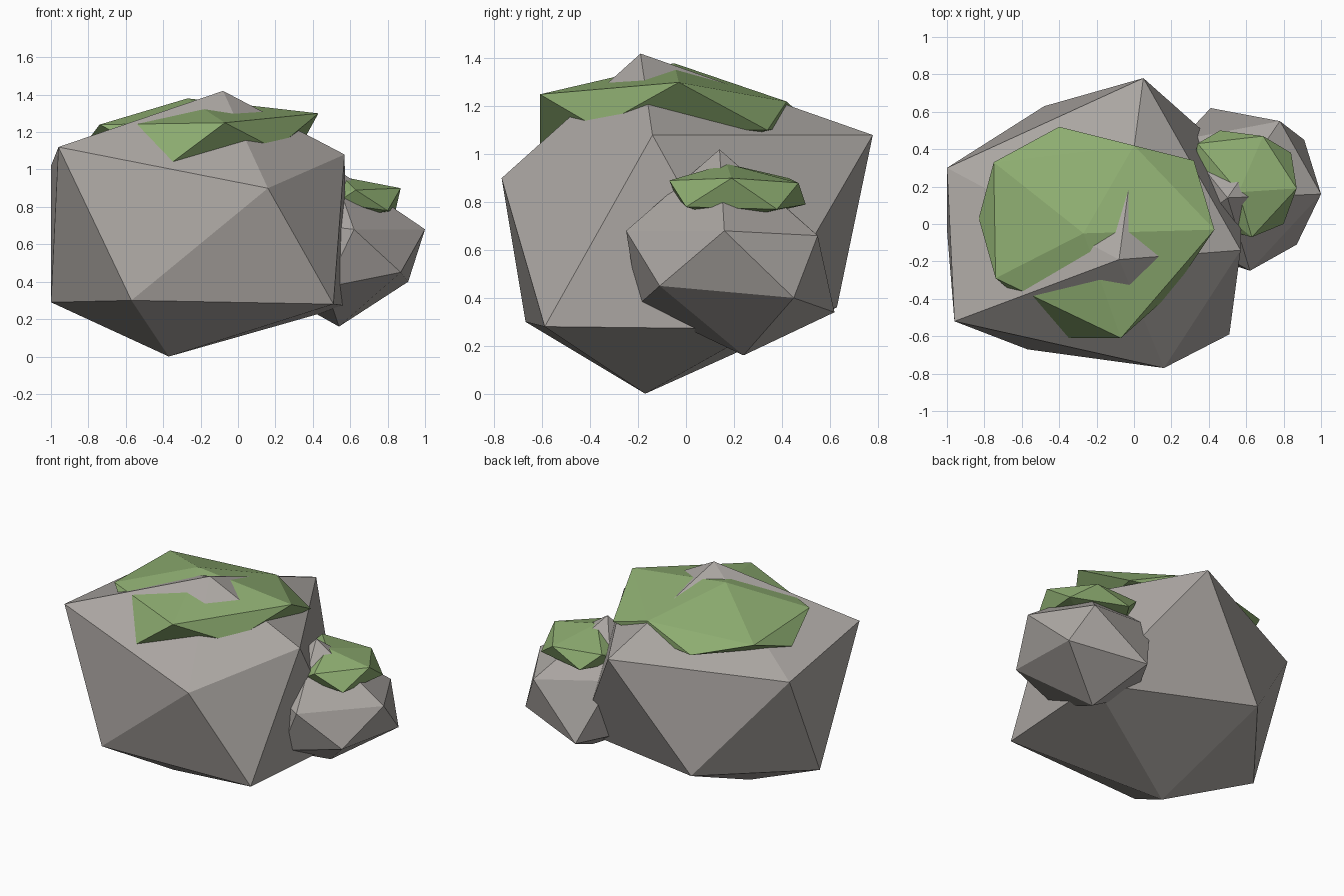
import bpy
import bmesh

default_cube = bpy.data.objects.get("Cube")
if default_cube:
    bpy.data.objects.remove(default_cube, do_unlink=True)


def make_material(name, colour):
    material = bpy.data.materials.new(name)
    material.use_nodes = True
    material.diffuse_color = (*colour, 1)
    shader = material.node_tree.nodes["Principled BSDF"]
    shader.inputs["Base Color"].default_value = (*colour, 1)
    shader.inputs["Roughness"].default_value = 1
    return material


def faceted_lump(name, material, top, upper_ring, lower_ring, bottom):
    """Irregular twenty-sided lump: two staggered rings of corners,
    anticlockwise from above, closed by a top and a bottom point."""
    bm = bmesh.new()
    peak = bm.verts.new(top)
    foot = bm.verts.new(bottom)
    upper = [bm.verts.new(corner) for corner in upper_ring]
    lower = [bm.verts.new(corner) for corner in lower_ring]
    count = len(upper)
    for i in range(count):
        following = (i + 1) % count
        bm.faces.new((peak, upper[i], upper[following]))
        bm.faces.new((upper[i], lower[i], upper[following]))
        bm.faces.new((lower[i], lower[following], upper[following]))
        bm.faces.new((foot, lower[following], lower[i]))
    bmesh.ops.recalc_face_normals(bm, faces=bm.faces)
    mesh = bpy.data.meshes.new(name)
    bm.to_mesh(mesh)
    bm.free()
    mesh.materials.append(material)
    lump = bpy.data.objects.new(name, mesh)
    bpy.context.scene.collection.objects.link(lump)
    return lump


stone = make_material("warm grey stone", (0.41, 0.385, 0.365))
moss = make_material("moss green", (0.27, 0.42, 0.165))

# Main boulder
faceted_lump(
    "large_rock", stone,
    top=(-0.08, -0.19, 1.42),
    upper_ring=[(0.16, -0.77, 0.9), (0.57, -0.14, 1.08), (0.05, 0.78, 1.08),
                (-1, 0.3, 1.02), (-0.96, -0.52, 1.12)],
    lower_ring=[(0.51, -0.59, 0.28), (0.58, 0.31, 0.27), (-0.48, 0.63, 0.36),
                (-1, -0.03, 0.29), (-0.57, -0.67, 0.3)],
    bottom=(-0.37, -0.17, 0),
)

# Smaller stone leaning into the boulder
faceted_lump(
    "small_rock", stone,
    top=(0.5, 0.14, 1.02),
    upper_ring=[(0.62, -0.25, 0.68), (1, 0.16, 0.68), (0.78, 0.55, 0.66),
                (0.25, 0.45, 0.75), (0.25, -0.05, 0.72)],
    lower_ring=[(0.87, -0.11, 0.45), (0.91, 0.45, 0.4), (0.41, 0.62, 0.34),
                (0.2, 0.25, 0.35), (0.47, -0.2, 0.37)],
    bottom=(0.54, 0.24, 0.16),
)

# Moss cap on the boulder, with the peak of the stone breaking through
faceted_lump(
    "large_moss", moss,
    top=(-0.27, -0.05, 1.38),
    upper_ring=[(0.43, -0.03, 1.3), (0, 0.42, 1.22), (-0.75, 0.33, 1.22),
                (-0.74, -0.29, 1.24), (-0.07, -0.61, 1.25)],
    lower_ring=[(0.32, 0.34, 1.1), (-0.4, 0.52, 1.13), (-0.83, 0.03, 1.12),
                (-0.35, -0.61, 1.04), (0.2, -0.37, 1.11)],
    bottom=(-0.2, 0, 1),
)

# Moss cap on the smaller stone
faceted_lump(
    "small_moss", moss,
    top=(0.56, 0.17, 0.96),
    upper_ring=[(0.63, -0.07, 0.89), (0.87, 0.19, 0.9), (0.69, 0.47, 0.88),
                (0.34, 0.43, 0.9), (0.35, 0.15, 0.85)],
    lower_ring=[(0.8, 0, 0.78), (0.84, 0.38, 0.77), (0.46, 0.5, 0.79),
                (0.3, 0.25, 0.8), (0.52, -0.04, 0.82)],
    bottom=(0.56, 0.2, 0.72),
)
